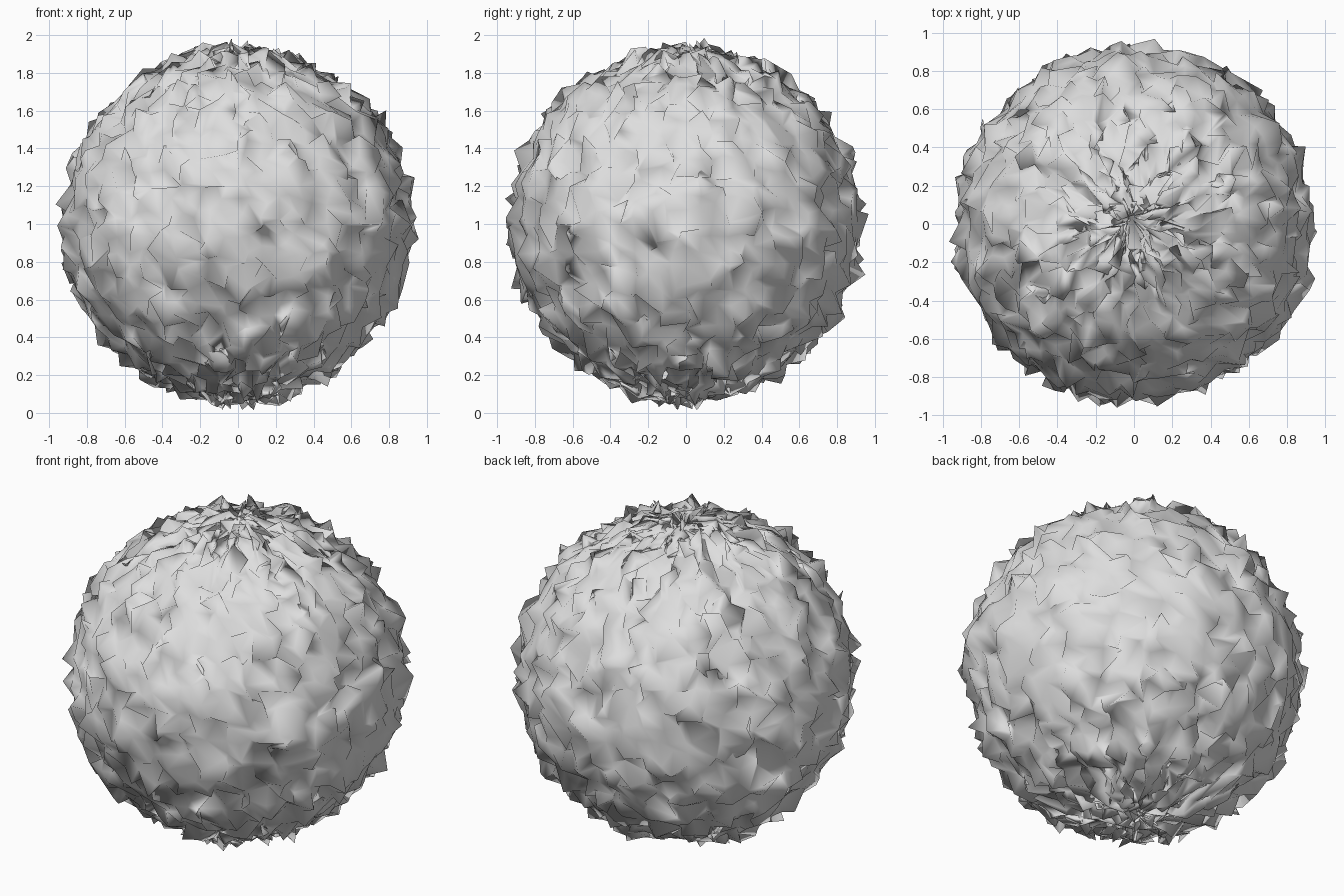
import bpy, bmesh, random
from mathutils import Vector

if "Cube" in bpy.data.objects:
    bpy.data.objects.remove(bpy.data.objects["Cube"])

random.seed(7)
RADIUS, JITTER = 0.915, 0.085


def random_offset():
    """Random direction, random length up to JITTER."""
    d = Vector([random.gauss(0, 1) for _ in range(3)]).normalized()
    return d * random.uniform(0, JITTER)


# Crumpled ball: UV sphere with every vertex shifted at random
bm = bmesh.new()
bmesh.ops.create_uvsphere(bm, u_segments=80, v_segments=40, radius=RADIUS)
for v in bm.verts:
    v.co += random_offset() + Vector((0, 0, 1))
for f in bm.faces:
    f.smooth = True

mesh = bpy.data.meshes.new("crumpled_ball")
bm.to_mesh(mesh)
bm.free()
ball = bpy.data.objects.new("crumpled_ball", mesh)
bpy.context.collection.objects.link(ball)

mat = bpy.data.materials.new("light grey")
mat.diffuse_color = (0.73, 0.73, 0.73, 1)
mat.use_nodes = True
mat.node_tree.nodes["Principled BSDF"].inputs["Base Color"].default_value = mat.diffuse_color
mesh.materials.append(mat)
